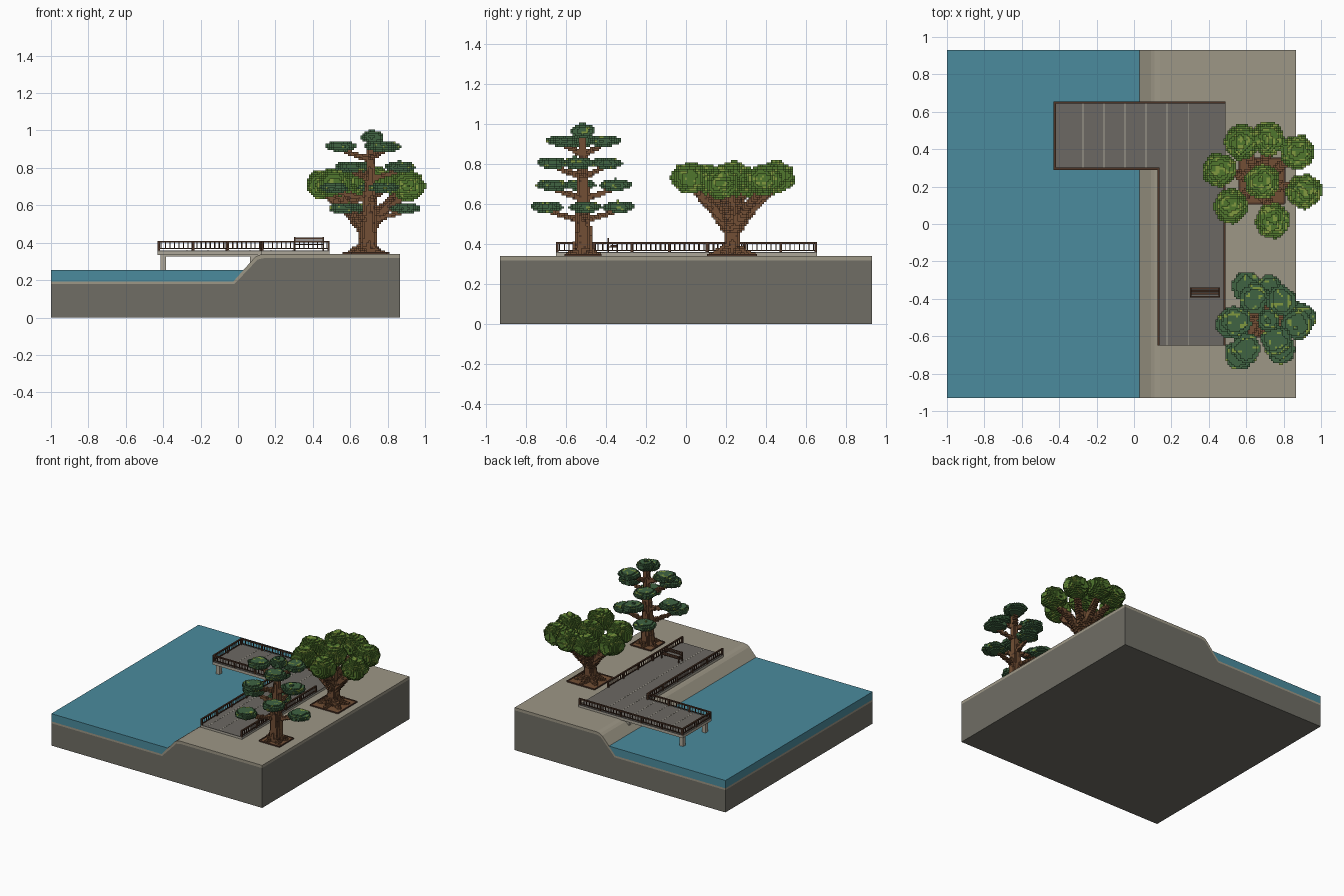
import bpy, bmesh, math, random
from mathutils import Vector, Matrix, noise

if "Cube" in bpy.data.objects:
    bpy.data.objects.remove(bpy.data.objects["Cube"])

random.seed(4)
S = 0.011  # voxel size of the trees


def mat(name, r, g, b):
    m = bpy.data.materials.new(name)
    m.diffuse_color = (r, g, b, 1)
    m.use_nodes = True
    m.node_tree.nodes["Principled BSDF"].inputs["Base Color"].default_value = m.diffuse_color
    return m


WATER = mat("water blue", 0.07, 0.26, 0.34)
SAND = mat("sand", 0.34, 0.31, 0.24)
ROCK = mat("rock grey", 0.16, 0.155, 0.13)
PAVE = mat("paving grey", 0.15, 0.14, 0.125)
PALE = mat("pale concrete", 0.42, 0.39, 0.32)
WOOD = mat("dark wood", 0.075, 0.035, 0.02)
BARK = mat("bark brown", 0.17, 0.078, 0.035)
LEAF = mat("leaf green", 0.08, 0.18, 0.027)
LIGHT = mat("light leaf", 0.22, 0.32, 0.05)
PINE = mat("pine green", 0.05, 0.125, 0.055)


def finish(name, bm, *mats):
    bmesh.ops.recalc_face_normals(bm, faces=bm.faces)
    me = bpy.data.meshes.new(name)
    bm.to_mesh(me)
    bm.free()
    for m in mats:
        me.materials.append(m)
    ob = bpy.data.objects.new(name, me)
    bpy.context.collection.objects.link(ob)
    return ob


def prism(name, pts, a, b, m, axis="z"):
    """Outline swept from a to b along z (points x,y) or y (points x,z)."""
    bm = bmesh.new()
    place = (lambda p, t: (p[0], p[1], t)) if axis == "z" else (lambda p, t: (p[0], t, p[1]))
    f = bm.faces.new([bm.verts.new(place(p, a)) for p in pts])
    ex = bmesh.ops.extrude_face_region(bm, geom=[f])["geom"]
    move = Vector((0, 0, b - a)) if axis == "z" else Vector((0, b - a, 0))
    bmesh.ops.translate(bm, verts=[v for v in ex if isinstance(v, bmesh.types.BMVert)], vec=move)
    return finish(name, bm, m)


def box(bm, x0, x1, y0, y1, z0, z1):
    M = Matrix.Translation(((x0 + x1) / 2, (y0 + y1) / 2, (z0 + z1) / 2))
    bmesh.ops.create_cube(bm, size=1, matrix=M @ Matrix.Diagonal((x1 - x0, y1 - y0, z1 - z0, 1)))


def boxes(name, items, m):
    bm = bmesh.new()
    for i in items:
        box(bm, *i)
    return finish(name, bm, m)


# Ground: rock block, sand skin and water
Y = 0.93
bed = [(-1, 0.178), (-0.02, 0.178), (0.105, 0.31), (0.14, 0.318), (0.865, 0.318)]
skin = [(-1, 0.193), (-0.025, 0.193), (0.09, 0.322), (0.11, 0.334), (0.14, 0.34), (0.865, 0.34)]
prism("rock_base", [(0.865, 0), (-1, 0)] + bed, -Y, Y, ROCK, "y")
prism("sand_layer", bed + skin[::-1], -Y, Y, SAND, "y")
prism("water", [(-1, 0.193), (-0.025, 0.193), (0.032, 0.255), (-1, 0.255)], -Y, Y, WATER, "y")

# L-shaped deck with pale slab, paving and joint lines
X0, X1, X2, Y0, Y1, Y2 = -0.43, 0.125, 0.49, -0.65, 0.29, 0.655
ell = [(X0, Y1), (X1, Y1), (X1, Y0), (X2, Y0), (X2, Y2), (X0, Y2)]
prism("deck_slab", ell, 0.335, 0.354, PALE)
prism("deck_paving", ell, 0.354, 0.359, PAVE)
lines = [-0.273 + 0.1125 * i for i in range(6)]
boxes("paving_joints", [(x - .002, x + .002, Y0 if x > X1 else Y1, Y2, 0.3585, 0.36) for x in lines], PALE)

# Piers and beams under the deck
boxes("deck_piers", [(x - .015, x + .015, y - .015, y + .015, z, 0.336)
                     for x, z in ((-0.40, 0.185), (0.08, 0.28)) for y in (0.33, 0.615)], PALE)
boxes("deck_beams", [(X0 + .015, X1, y - .01, y + .01, 0.326, 0.336) for y in (0.33, 0.615)], PALE)


# Railings
def railing(name, p, q):
    p, q = Vector(p), Vector(q)
    L, items = (q - p).length, []

    def bar(a, b, w, z0, z1):
        items.append((min(a.x, b.x) - w, max(a.x, b.x) + w, min(a.y, b.y) - w, max(a.y, b.y) + w, z0, z1))
    bar(p, q, 0.006, 0.400, 0.409)
    bar(p, q, 0.004, 0.366, 0.371)
    posts = max(2, round(L / 0.1875))
    for i in range(posts + 1):
        c = p.lerp(q, i / posts)
        bar(c, c, 0.006, 0.355, 0.402)
    n = round(L / 0.024)
    for i in range(n):
        c = p.lerp(q, (i + 0.5) / n)
        bar(c, c, 0.0022, 0.368, 0.402)
    boxes(name, items, WOOD)


e = 0.006
railing("back_railing", (X0 + e, Y2 - e), (X2 - e, Y2 - e))
railing("pier_end_railing", (X0 + e, Y1 + e), (X0 + e, Y2 - e))
railing("pier_front_railing", (X0 + e, Y1 + e), (X1 + e, Y1 + e))
railing("waterside_railing", (X1 + e, Y0 + e), (X1 + e, Y1 + e))
railing("landside_railing", (X2 - e, Y0 + e), (X2 - e, Y1))

# Bench facing the back
bench = [(0.305, 0.455, y, y + .011, 0.388, 0.394) for y in (-0.377, -0.364, -0.351)]
bench += [(0.305, 0.455, -0.392, -0.386, z, z + .011) for z in (0.402, 0.418)]
for x in (0.30, 0.452):
    bench += [(x, x + .008, -0.392, -0.384, 0.359, 0.430), (x, x + .008, -0.348, -0.340, 0.359, 0.408),
              (x, x + .008, -0.392, -0.340, 0.382, 0.388), (x, x + .008, -0.392, -0.340, 0.404, 0.410)]
boxes("bench", bench, WOOD)


# Voxel helpers for the trees
def ball(cells, c, r, rz=None, rough=0.0):
    rz = rz or r
    lim = [int(v / S) + 2 for v in (r, r, rz)]
    base = [round(v / S) for v in c]
    for i in range(base[0] - lim[0], base[0] + lim[0] + 1):
        for j in range(base[1] - lim[1], base[1] + lim[1] + 1):
            for k in range(base[2] - lim[2], base[2] + lim[2] + 1):
                p = Vector((i, j, k)) * S
                d = ((p.x - c[0]) / r) ** 2 + ((p.y - c[1]) / r) ** 2 + ((p.z - c[2]) / rz) ** 2
                if d <= 1 + (rough * noise.noise(p * 22) if rough else 0):
                    cells.add((i, j, k))


def limb(cells, a, b, ra, rb):
    a, b = Vector(a), Vector(b)
    n = int((b - a).length / S) + 1
    for i in range(n + 1):
        ball(cells, a.lerp(b, i / n), ra + (rb - ra) * i / n)


def voxels(name, cells, mats, rule):
    bm, seen = bmesh.new(), {}

    def vert(k):
        if k not in seen:
            seen[k] = bm.verts.new([(v - 0.5) * S for v in k])
        return seen[k]
    for c in sorted(cells):
        for ax in range(3):
            for side in (0, 1):
                nb = list(c)
                nb[ax] += 2 * side - 1
                if tuple(nb) in cells:
                    continue
                quad = []
                for u, v in ((0, 0), (1, 0), (1, 1), (0, 1)):
                    k = list(c)
                    k[ax] += side
                    k[(ax + 1) % 3] += u
                    k[(ax + 2) % 3] += v
                    quad.append(vert(tuple(k)))
                f = bm.faces.new(quad if side else quad[::-1])
                f.material_index = rule(Vector(c) * S, tuple(nb) > c and ax == 2)
    me = bpy.data.meshes.new(name)
    bm.to_mesh(me)
    bm.free()
    for m in mats:
        me.materials.append(m)
    bpy.context.collection.objects.link(bpy.data.objects.new(name, me))


def flecks(level):
    return lambda p, up: int(noise.noise(Vector((p.x, p.y, p.z * 1.5)) * 38) > level + (0 if up else 0.12))


def bark_rule(p, up):
    return int(noise.noise(p * 60) > 0.45)


def roots(cells, x, y, reach, n):
    for i in range(n):
        a = i * math.tau / n + 0.5
        limb(cells, (x, y, 0.385), (x + reach * math.cos(a), y + reach * math.sin(a), 0.343), 0.03, 0.013)


def soil(name, x, y, h):
    boxes(name, [(x - h, x + h, y - h, y + h, 0.338, 0.345)], BARK)
    boxes(name + "_frame", [(x - h, x + h, y + s * h - .005, y + s * h + .005, 0.338, 0.349) for s in (-1, 1)] +
          [(x + s * h - .005, x + s * h + .005, y - h, y + h, 0.338, 0.349) for s in (-1, 1)], WOOD)


# Broad tree
bx, by = 0.685, 0.23
crown = [(0.455, 0.29, 0.71), (0.575, 0.435, 0.73), (0.715, 0.455, 0.735), (0.875, 0.385, 0.72),
         (0.91, 0.175, 0.705), (0.74, 0.02, 0.73), (0.515, 0.095, 0.72), (0.685, 0.225, 0.735)]
leaves, wood = set(), set()
for c in crown:
    ball(leaves, c, 0.092, 0.078, 0.3)
    knee = (bx + (c[0] - bx) * 0.45, by + (c[1] - by) * 0.45, 0.58)
    limb(wood, (bx, by, 0.45), knee, 0.032, 0.027)
    limb(wood, knee, (c[0], c[1], c[2] - 0.04), 0.027, 0.018)
limb(wood, (bx, by, 0.345), (bx, by, 0.47), 0.05, 0.036)
roots(wood, bx, by, 0.105, 6)
voxels("broad_tree_leaves", leaves, (LEAF, LIGHT), flecks(0.22))
voxels("broad_tree_trunk", wood, (BARK, WOOD), bark_rule)
soil("broad_tree_soil", bx, by, 0.12)

# Layered pine
px, py = 0.70, -0.515
pads = [(0.895, -0.50, 0.585), (0.56, -0.70, 0.585), (0.60, -0.335, 0.585),
        (0.78, -0.665, 0.695), (0.72, -0.35, 0.695), (0.515, -0.53, 0.695),
        (0.60, -0.665, 0.805), (0.87, -0.54, 0.805), (0.64, -0.40, 0.805),
        (0.55, -0.52, 0.915), (0.76, -0.615, 0.915), (0.79, -0.41, 0.915)]
needles, wood = set(), set()
for c in pads:
    ball(needles, c, 0.08, 0.029, 0.3)
    limb(wood, (px, py, c[2] - 0.07), (c[0], c[1], c[2] - 0.018), 0.019, 0.010)
ball(needles, (0.72, -0.515, 0.965), 0.06, 0.036, 0.15)
limb(wood, (px, py, 0.345), (px, py, 0.60), 0.05, 0.036)
limb(wood, (px, py, 0.60), (0.715, py, 0.95), 0.036, 0.017)
roots(wood, px, py, 0.08, 5)
voxels("pine_needles", needles, (PINE, LIGHT), flecks(0.34))
voxels("pine_trunk", wood, (BARK, WOOD), bark_rule)
soil("pine_soil", px, py, 0.088)
